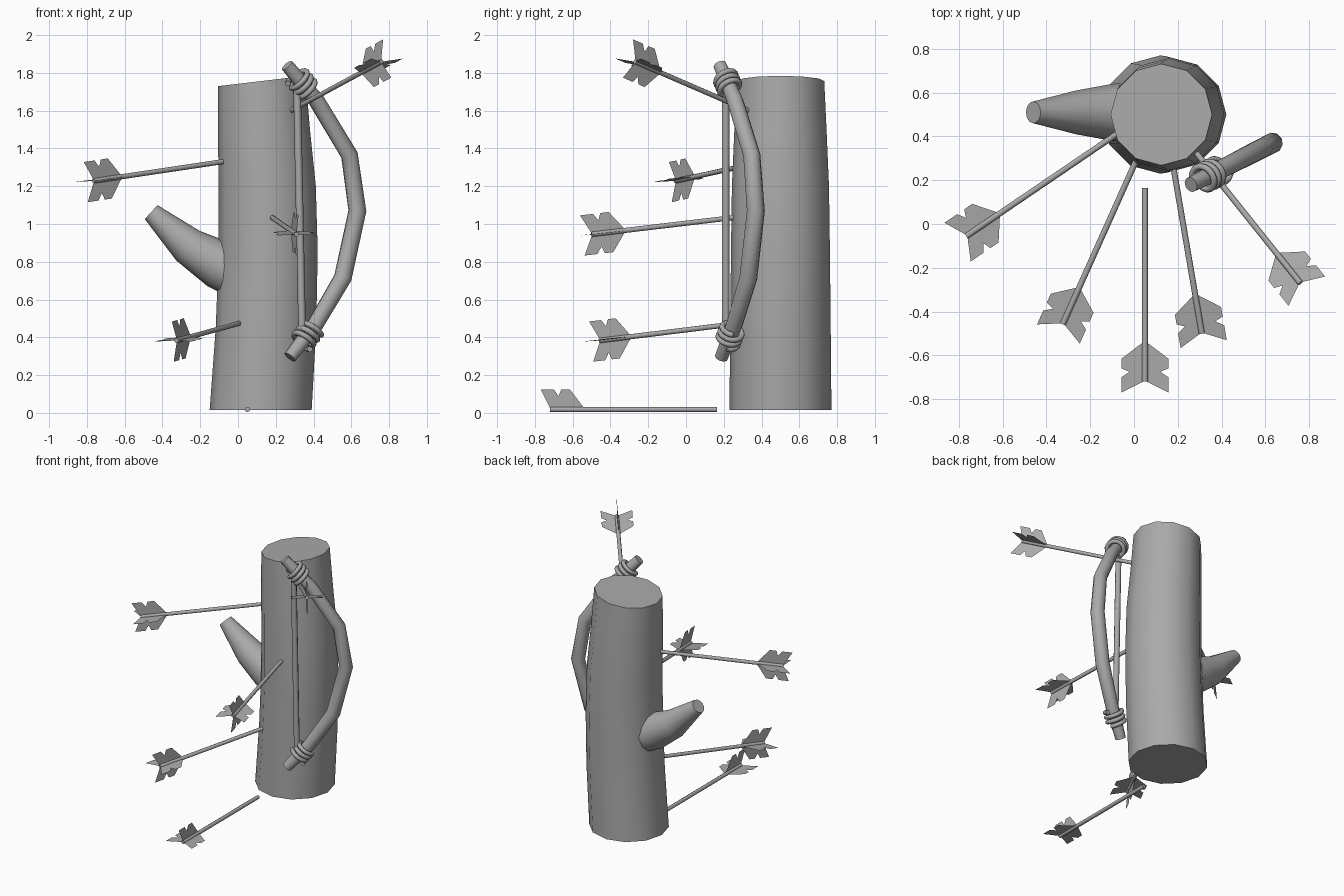
import bpy, math
from mathutils import Vector

if "Cube" in bpy.data.objects:
    bpy.data.objects.remove(bpy.data.objects["Cube"])

grey = bpy.data.materials.new("plain_grey")
grey.diffuse_color = (0.4, 0.4, 0.4, 1)
grey.use_nodes = True
grey.node_tree.nodes["Principled BSDF"].inputs["Base Color"].default_value = grey.diffuse_color


def make(name, verts, faces, smooth=True):
    me = bpy.data.meshes.new(name)
    me.from_pydata([tuple(v) for v in verts], [], faces)
    me.materials.append(grey)
    ob = bpy.data.objects.new(name, me)
    bpy.context.collection.objects.link(ob)
    if smooth:
        bpy.ops.object.select_all(action='DESELECT')
        ob.select_set(True)
        bpy.context.view_layer.objects.active = ob
        bpy.ops.object.shade_smooth_by_angle(angle=math.radians(50))
    return ob


def tube(name, pts, radii, sides=10, ref=(0, 1, 0)):
    """Capped round tube through the points, one radius per point."""
    pts = [Vector(p) for p in pts]
    ref = Vector(ref)
    verts, faces = [], []
    for i, p in enumerate(pts):
        t = (pts[min(i + 1, len(pts) - 1)] - pts[max(i - 1, 0)]).normalized()
        n = ref.cross(t).normalized()
        b = t.cross(n)
        for k in range(sides):
            a = math.tau * k / sides
            verts.append(p + (n * math.cos(a) + b * math.sin(a)) * radii[i])
    for i in range(len(pts) - 1):
        for k in range(sides):
            j = (k + 1) % sides
            faces.append((i * sides + k, i * sides + j,
                          (i + 1) * sides + j, (i + 1) * sides + k))
    faces.append(tuple(reversed(range(sides))))
    faces.append(tuple(range((len(pts) - 1) * sides, len(pts) * sides)))
    return make(name, verts, faces)


# trunk: slightly bowed, level base and slanted top
rings = [(0.015, 0.12, 0.27), (0.45, 0.148, 0.266), (0.85, 0.16, 0.262),
         (1.2, 0.155, 0.257), (1.5, 0.137, 0.244), (1.757, 0.125, 0.232)]
verts, faces, N = [], [], 12
for i, (z, cx, r) in enumerate(rings):
    for k in range(N):
        a = math.tau * k / N
        x = cx + r * math.cos(a)
        dz = 0.118 * (x - cx) if i == len(rings) - 1 else 0
        verts.append((x, 0.5 + r * math.sin(a), z + dz))
for i in range(len(rings) - 1):
    for k in range(N):
        j = (k + 1) % N
        faces.append((i * N + k, i * N + j, (i + 1) * N + j, (i + 1) * N + k))
faces += [tuple(reversed(range(N))),
          tuple(range((len(rings) - 1) * N, len(rings) * N))]
make("trunk", verts, faces)

# broken branch
tube("branch", [(0.02, 0.51, 0.735), (-0.10, 0.51, 0.785), (-0.265, 0.51, 0.885),
                (-0.46, 0.51, 1.063)], [0.14, 0.13, 0.10, 0.05], 12)


# bow limb, lying in a turned vertical plane
def bow_pt(x, z):
    return Vector((x, 0.18 + 0.51 * (x - 0.26), z))


limb = [(0.26, 1.84), (0.415, 1.655), (0.59, 1.365), (0.632, 1.07),
        (0.555, 0.715), (0.405, 0.46), (0.275, 0.295)]
tube("bow_limb", [bow_pt(*p) for p in limb],
     [0.036, 0.044, 0.046, 0.048, 0.048, 0.044, 0.036], 10, (-0.51, 1, 0))
tube("bow_string", [(0.312, 0.21, 1.75), (0.34, 0.21, 0.4)], [0.02, 0.02], 8)


# cord wrapped round both bow ends
def wrap(name, centre, end):
    c = bow_pt(*centre)
    ax = (bow_pt(*end) - c).normalized()
    u = ax.cross(Vector((0, 1, 0))).normalized()
    v = ax.cross(u)
    n, turns = 48, 3
    pts = []
    for i in range(n + 1):
        a = math.tau * turns * i / n
        pts.append(c + ax * (0.1 * (i / n - 0.5))
                   + (u * math.cos(a) + v * math.sin(a)) * 0.058)
    tube(name, pts, [0.015] * (n + 1), 8, ax)


wrap("upper_wrap", (0.34, 1.745), (0.26, 1.84))
wrap("lower_wrap", (0.365, 0.41), (0.275, 0.295))

# arrows: shaft plus notched vanes; profile is (along shaft from nock, height)
VANE = [(0.18, 0.008), (0.105, 0.107), (0.06, 0.107), (0.045, 0.07),
        (0.02, 0.107), (-0.05, 0.107), (0.0, 0.008)]


def arrow(name, tip, nock, vanes=4, sink=0.06):
    tip, nock = Vector(tip), Vector(nock)
    d = (tip - nock).normalized()
    tube(name + "_shaft", [nock, tip + d * sink], [0.0135] * 2, 8, (0, 0, 1))
    side = d.cross(Vector((0, 0, 1))).normalized()
    up = side.cross(d)
    verts, faces = [], []
    for h in (side, -side, up, -up)[:vanes]:
        s = len(verts)
        verts += [nock + d * a + h * b for a, b in VANE]
        faces.append(tuple(range(s, s + len(VANE))))
    make(name + "_vanes", verts, faces, False)


arrow("left_arrow", (-0.08, 0.41, 1.33), (-0.765, -0.055, 1.228))
arrow("upper_right_arrow", (0.28, 0.33, 1.60), (0.76, -0.27, 1.86), sink=0.03)
arrow("middle_arrow", (0.18, 0.26, 1.035), (0.31, -0.50, 0.945))
arrow("lower_left_arrow", (0.01, 0.29, 0.475), (-0.325, -0.457, 0.383))
arrow("fallen_arrow", (0.05, 0.165, 0.018), (0.05, -0.72, 0.018), 3, 0)
